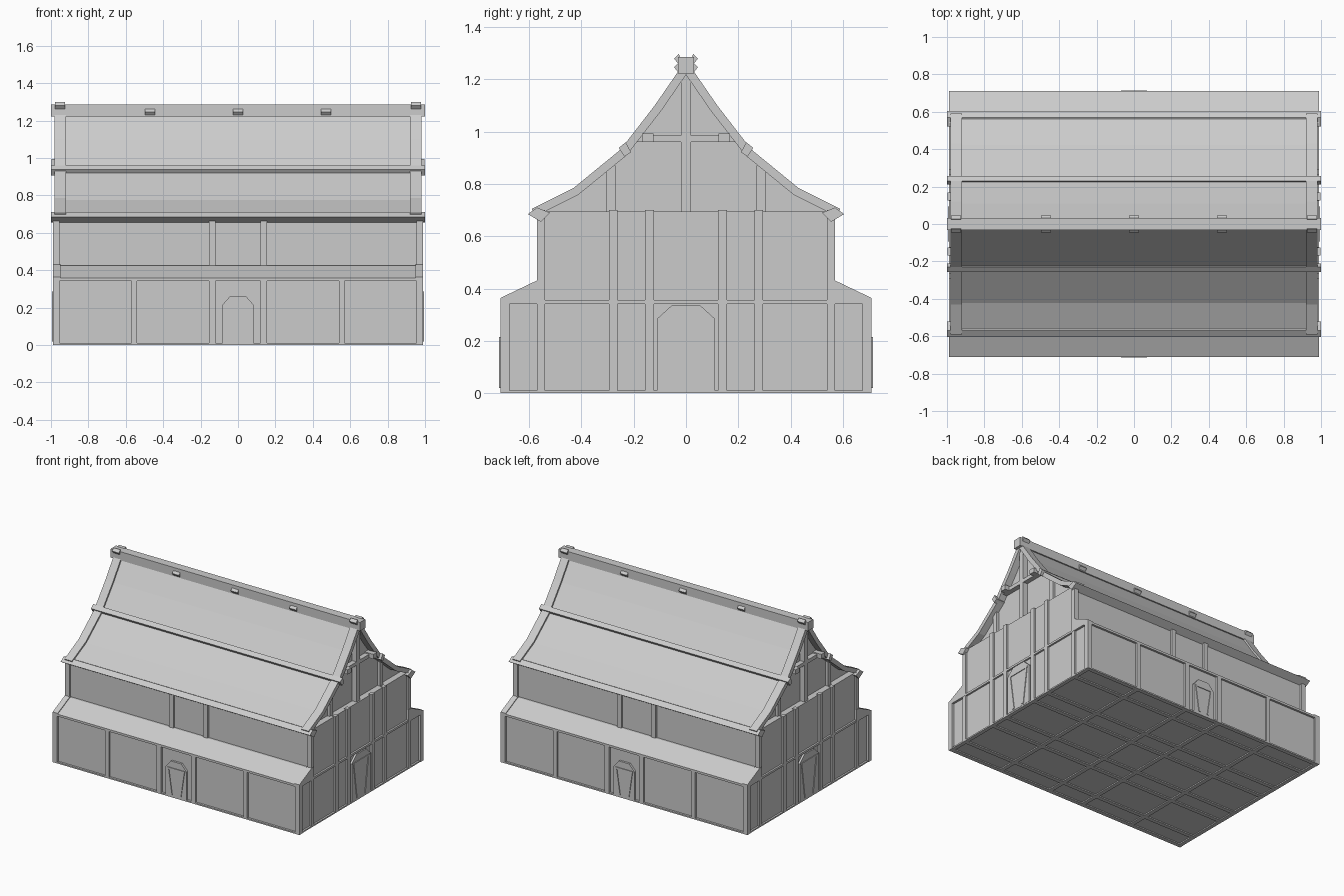
import bpy, bmesh, math
from mathutils import Vector

cube = bpy.data.objects.get("Cube")
if cube:
    bpy.data.objects.remove(cube, do_unlink=True)

GREY = (0.6, 0.6, 0.6, 1)
mat = bpy.data.materials.new("plain grey")
mat.use_nodes = True
mat.diffuse_color = GREY
mat.node_tree.nodes["Principled BSDF"].inputs["Base Color"].default_value = GREY

# Maps a profile point (p, q) and depth t to a position
AXES = {"x": lambda p, q, t: (t, p, q),
        "y": lambda p, q, t: (p, t, q),
        "z": lambda p, q, t: (p, q, t)}


def build(name, prisms, mirror=""):
    """Make one object from extruded profiles, copied across the named axes."""
    bm = bmesh.new()
    signs = [(sx, sy) for sx in ((1, -1) if "x" in mirror else (1,))
             for sy in ((1, -1) if "y" in mirror else (1,))]
    for axis, pts, a, b in prisms:
        for sx, sy in signs:
            ends = []
            for t in (a, b):
                ring = [AXES[axis](p, q, t) for p, q in pts]
                ends.append([bm.verts.new((sx * x, sy * y, z)) for x, y, z in ring])
            lo, hi = ends
            bm.faces.new(lo)
            bm.faces.new(hi[::-1])
            for i in range(len(pts)):
                j = (i + 1) % len(pts)
                bm.faces.new((lo[i], hi[i], hi[j], lo[j]))
    bmesh.ops.recalc_face_normals(bm, faces=bm.faces)
    mesh = bpy.data.meshes.new(name)
    bm.to_mesh(mesh)
    bm.free()
    mesh.materials.append(mat)
    obj = bpy.data.objects.new(name, mesh)
    bpy.context.collection.objects.link(obj)
    return obj


def box(x0, x1, y0, y1, z0, z1):
    return ("x", [(y0, z0), (y1, z0), (y1, z1), (y0, z1)], x0, x1)


def offset(path, d):
    """Shift an open path sideways by d."""
    out = []
    for i, p in enumerate(path):
        before, after = path[max(i - 1, 0)], path[min(i + 1, len(path) - 1)]
        t = (Vector(after) - Vector(before)).normalized()
        out.append((p[0] - t.y * d, p[1] + t.x * d))
    return out


def strip(path, d0, d1):
    return offset(path, d0) + offset(path, d1)[::-1]


def sym(pts):
    """Close a half profile by reflecting it."""
    return pts + [(-p, q) for p, q in reversed(pts)]


# Main walls, set back behind the timber frame
build("walls", [("x", sym([(.695, .008), (.695, .35), (.555, .35), (.555, .695)]), -.975, .975)])

# Sloping aisle roofs with raised end boards
aisle = [(.54, .342), (.71, .342), (.71, .358), (.57, .425), (.54, .425)]
build("aisle_roof", [("x", aisle, -.955, .955)], "y")
build("aisle_end_board", [("x", [(p, q + (.006 if q > .35 else 0)) for p, q in aisle], .95, .99)], "xy")

# Timber frame on the long sides
build("side_posts", [box(.12, .155, .68, .71, 0, .345), box(.54, .57, .68, .71, 0, .345),
                     box(.955, .99, .675, .71, 0, .345)], "xy")
build("upper_side_posts", [box(.12, .155, .54, .57, .4, .68),
                           box(.955, .985, .54, .57, .34, .70)], "xy")
build("side_sill", [box(-.99, .99, .68, .71, 0, .01)], "y")

# Timber frame on the gable ends
build("gable_posts", [box(.96, .988, a, b, 0, top) for a, b, top in
                      ((.122, .156, .70), (.262, .295, .70), (.54, .57, .70))], "xy")
build("gable_rails", [box(.96, .988, -.71, .71, 0, .01),
                      box(.96, .988, -.71, .71, .341, .356)], "x")

# Floor panels and beams
build("floor_beams", [box(a, a + .03, -.7, .7, 0, .012) for a in (.125, .54)]
      + [box(-.98, .98, b, b + .03, 0, .012) for b in (.125, .265, .54)], "xy")

# Recessed gable triangle and its timbers
roof_line = [(.59, .705), (.43, .785), (.25, .932), (.12, 1.1), (.02, 1.245)]
inner = offset(roof_line, .028)
build("gable_wall", [("x", sym([(.555, .69)] + inner[1:]), -.93, .93)])
build("king_post", [box(.92, .965, -.02, .02, .69, 1.22)], "x")
build("gable_struts", [box(.92, .95, .27, .305, .69, .87)], "xy")
build("tie_beam", [box(.92, .965, -.2, .2, .96, .986)], "x")
build("tie_beam_block", [box(.92, .998, .125, .168, .96, .994)], "xy")

# Main roof covering and edge boards
build("roof_panel", [("x", strip(roof_line, .012, .03), -.93, .93)], "y")
build("bargeboard", [("x", strip(roof_line, 0, .032), .92, .98)], "xy")

# Eaves beam and purlin, both set on edge
build("eaves_beam", [("x", [(.605, .685), (.57, .71), (.52, .69), (.555, .655)], -1, 1)], "y")
build("purlin", [("x", [(.21, .922), (.231, .96), (.257, .938), (.235, .905)], -1, 1)], "y")

# Ridge beam with pegs
build("ridge_beam", [box(-1, 1, -.031, .031, 1.222, 1.285)])


def peg(x, z):
    return ("x", [(.02, z), (.028, z + .02), (.046, z + .002), (.028, z - .02)], x - .027, x + .027)


build("ridge_pegs", [peg(x, 1.245) for x in (-.47, 0, .47)], "y")
build("ridge_end_pegs", [peg(.952, 1.278)], "xy")


# Doors with a shoulder batten and slanted braces
def door(name, axis, face, w, shoulder, top, mirror):
    leaf = sym([(w, .01), (w, shoulder), (w * .5, top)])
    parts = [(axis, leaf, face - .03, face)]
    batten = sym([(w * .85, shoulder - .012), (w * .85, shoulder)])
    parts.append((axis, batten, face, face + .005))
    for s in (1, -1):
        brace = [(s * w * f, z) for f, z in
                 ((.85, shoulder), (.7, shoulder), (.35, .02), (.5, .02))]
        parts.append((axis, brace, face, face + .005))
    build(name, parts, mirror)


door("side_door", "y", .71, .083, .215, .262, "y")
door("gable_door", "x", .99, .11, .285, .335, "x")
